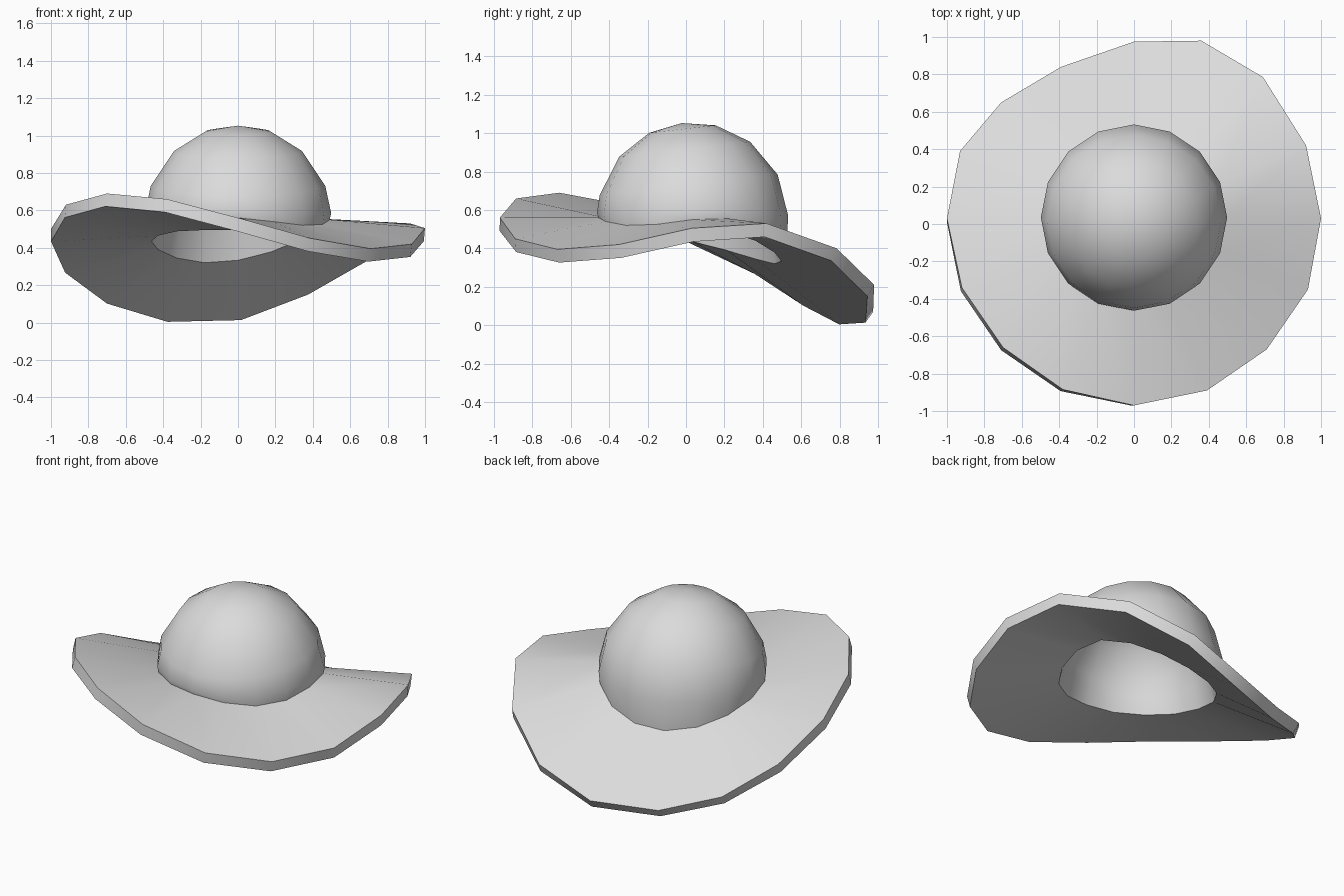
import bpy, bmesh, math
from mathutils import Vector, Matrix

cube = bpy.data.objects.get("Cube")
if cube:
    bpy.data.objects.remove(cube, do_unlink=True)

SIDES = 16
STEP = math.tau / SIDES
CENTRE_Y = 0.034
RADIUS = 0.498
DOME_ANGLES = [20.5, 43.5, 69.5]
THICKNESS = 0.071

# wavy outer edge of the brim, point by point round the circle
RIM_X = [1, 0.92, 0.69, 0.36, 0, -0.39, -0.71, -0.93,
         -1, -0.92, -0.7, -0.38, 0, 0.39, 0.71, 0.93]
RIM_Y = [0.03, 0.42, 0.785, 0.98, 0.975, 0.84, 0.65, 0.39,
         0.03, -0.34, -0.66, -0.885, -0.97, -0.89, -0.67, -0.35]
RIM_Z = [0.505, 0.53, 0.4, 0.21, 0.07, 0.06, 0.16, 0.33,
         0.5, 0.63, 0.69, 0.66, 0.56, 0.45, 0.395, 0.42]
# height of the seam where the crown meets the brim
SEAM_Z = [0.55, 0.555, 0.505, 0.443, 0.398, 0.385, 0.41, 0.455,
          0.5, 0.53, 0.553, 0.56, 0.56, 0.54, 0.52, 0.525]


def make_material(name, colour):
    mat = bpy.data.materials.new(name)
    mat.use_nodes = True
    mat.diffuse_color = colour
    mat.node_tree.nodes["Principled BSDF"].inputs["Base Color"].default_value = colour
    return mat


def circle_point(i, radius, z):
    a = i * STEP
    return Vector((radius * math.cos(a), CENTRE_Y + radius * math.sin(a), z))


def skin(bm, pole, rings, inside=False):
    """Cover the rings from pole to rim; the lining faces the other way."""
    for i in range(SIDES):
        j = (i + 1) % SIDES
        faces = [[pole, rings[0][i], rings[0][j]]]
        faces += [[upper[i], lower[i], lower[j], upper[j]]
                  for upper, lower in zip(rings, rings[1:])]
        for face in faces:
            bm.faces.new(face[::-1] if inside else face)


bm = bmesh.new()

# crown: domed rings round a slightly forward-leaning pole
lean = Matrix.Translation((0, CENTRE_Y, 0.558)) @ Matrix.Rotation(math.radians(6.5), 4, 'X')
pole = bm.verts.new(lean @ Vector((0, 0, RADIUS)))
rings = []
for degrees in DOME_ANGLES:
    t = math.radians(degrees)
    rings.append([bm.verts.new(lean @ Vector((
        RADIUS * math.sin(t) * math.cos(i * STEP),
        RADIUS * math.sin(t) * math.sin(i * STEP),
        RADIUS * math.cos(t)))) for i in range(SIDES)])

# crown wall, seam and brim edge
rings.append([bm.verts.new(circle_point(i, RADIUS, 0.57 + 0.1 * (z - 0.385)))
              for i, z in enumerate(SEAM_Z)])
rings.append([bm.verts.new(circle_point(i, RADIUS * 0.985, z))
              for i, z in enumerate(SEAM_Z)])
rings.append([bm.verts.new(point) for point in zip(RIM_X, RIM_Y, RIM_Z)])
skin(bm, pole, rings)
bm.normal_update()

# lining: the outer skin moved inward, with a wide head opening
lining_pole = bm.verts.new(pole.co - pole.normal * THICKNESS)
lining = [[bm.verts.new(v.co - v.normal * THICKNESS) for v in ring] for ring in rings]
for i, z in enumerate(SEAM_Z):
    lining[-2][i].co = circle_point(i, RADIUS * 0.93, z - 0.065)
skin(bm, lining_pole, lining, inside=True)

# edge of the brim
for i in range(SIDES):
    j = (i + 1) % SIDES
    bm.faces.new((rings[-1][i], lining[-1][i], lining[-1][j], rings[-1][j]))

mesh = bpy.data.meshes.new("sun_hat")
bm.to_mesh(mesh)
bm.free()
mesh.materials.append(make_material("light_grey", (0.71, 0.71, 0.71, 1)))
hat = bpy.data.objects.new("sun_hat", mesh)
bpy.context.collection.objects.link(hat)

bpy.context.view_layer.objects.active = hat
hat.select_set(True)
bpy.ops.object.shade_smooth_by_angle(angle=math.radians(35))
